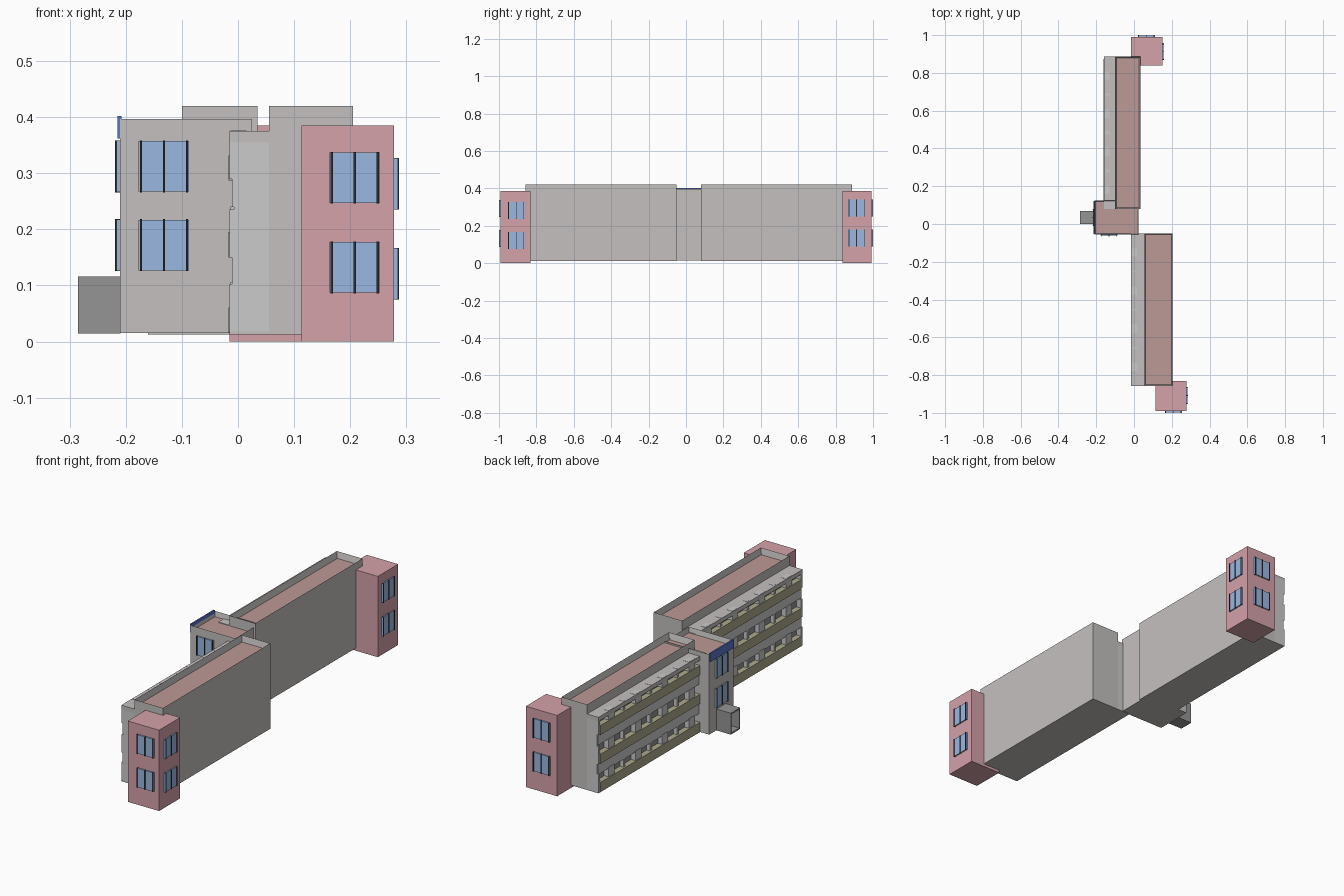
import bpy, bmesh
from mathutils import Vector

if "Cube" in bpy.data.objects:
    bpy.data.objects.remove(bpy.data.objects["Cube"])


def material(name, r, g, b):
    m = bpy.data.materials.new(name)
    m.diffuse_color = (r, g, b, 1)
    m.use_nodes = True
    m.node_tree.nodes["Principled BSDF"].inputs["Base Color"].default_value = m.diffuse_color
    return m


WALL = material("wall_grey", 0.55, 0.53, 0.52)
LIGHT = material("light_grey", 0.68, 0.68, 0.68)
DARK = material("dark_grey", 0.30, 0.30, 0.30)
ROOF = material("roof_brown", 0.50, 0.32, 0.31)
RED = material("tower_red", 0.66, 0.36, 0.40)
OLIVE = material("olive", 0.42, 0.40, 0.27)
BLUE = material("glass_blue", 0.32, 0.48, 0.75)
BAND = material("band_blue", 0.10, 0.18, 0.60)
BLACK = material("frame_black", 0.03, 0.03, 0.03)


def boxes(name, specs, mat, tray=None):
    """Boxes given as (x0, x1, y0, y1, z0, z1); tray = (rim, depth) sinks a roof."""
    bm = bmesh.new()
    for x0, x1, y0, y1, z0, z1 in specs:
        verts = bmesh.ops.create_cube(bm, size=1)["verts"]
        for v in verts:
            v.co = Vector((x1 if v.co.x > 0 else x0,
                           y1 if v.co.y > 0 else y0,
                           z1 if v.co.z > 0 else z0))
    if tray:
        bm.normal_update()
        top = max(bm.faces, key=lambda f: f.calc_center_median().z)
        bmesh.ops.inset_region(bm, faces=[top], thickness=tray[0])
        bmesh.ops.translate(bm, verts=top.verts, vec=(0, 0, -tray[1]))
        top.material_index = 1
    mesh = bpy.data.meshes.new(name)
    bm.to_mesh(mesh)
    bm.free()
    mesh.materials.append(mat)
    mesh.materials.append(ROOF)
    obj = bpy.data.objects.new(name, mesh)
    bpy.context.collection.objects.link(obj)
    return obj


def window(name, axis, face, sign, centre, z0, size=0.09):
    """Blue pane with three black upright bars on a wall facing x or y."""
    def part(a, b, depth, grow):
        d = sorted((face - sign * 0.002, face + sign * depth))
        z = (z0 - grow, z0 + size + grow)
        return (*d, a, b, *z) if axis == "x" else (a, b, *d, *z)
    h = size / 2
    boxes(name + "_pane", [part(centre - h, centre + h, 0.006, 0)], BLUE)
    boxes(name + "_bars", [part(centre + k * (h - 0.004) - 0.002,
                                centre + k * (h - 0.004) + 0.002, 0.009, 0.001)
                           for k in (-1, 0, 1)], BLACK)


def wing(name, west, main, east, y0, y1, rim):
    # tall main volume with sunken roof
    boxes(name + "_main_block", [(main, east, y0, y1, 0.013, 0.42)], WALL, (rim, 0.03))
    # lower gallery behind the west front
    boxes(name + "_gallery_wall", [(west + 0.025, main, y0 + 0.004, y1 - 0.004, 0.015, 0.37)], DARK)
    boxes(name + "_gallery_top", [(west, main, y0, y1, 0.355, 0.375),
                                  (west, main, y0, y1, 0.013, 0.018)], WALL)
    # end walls of the gallery, stepped at each storey
    ends = []
    for a, b in ((y0, y0 + 0.012), (y1 - 0.012, y1)):
        ends.append((west + 0.008, main, a, b, 0.015, 0.36))
        for z in (0.018, 0.15, 0.29):
            ends.append((west, main - 0.002, a + 0.001, b - 0.001, z, z + 0.085))
    boxes(name + "_end_walls", ends, LIGHT)
    # light bands between storeys
    boxes(name + "_storey_bands", [(west + 0.004, main, y0 + 0.002, y1 - 0.002, z, z + 0.05)
                                   for z in (0.1, 0.24)], LIGHT)
    # olive panels under each window row
    boxes(name + "_olive_panels", [(west - 0.002, west + 0.03, y0 + 0.013, y1 - 0.013, z, z + 0.045)
                                   for z in (0.016, 0.15, 0.287)], OLIVE)
    # piers dividing the window rows
    piers = []
    step = (y1 - y0) / 4
    for z in (0.06, 0.195, 0.33):
        for i in range(4):
            c = y0 + step * (i + 0.5)
            piers.append((west + 0.002, west + 0.03, c - 0.022, c + 0.022, z, z + 0.046))
            c += step / 2
            if i < 3:
                piers.append((west + 0.006, west + 0.03, c - 0.006, c + 0.006, z, z + 0.046))
    boxes(name + "_piers", piers, LIGHT)


wing("south_wing", -0.015, 0.055, 0.205, -0.857, -0.05, 0.009)
wing("north_wing", -0.16, -0.1, 0.035, 0.08, 0.887, 0.011)

# end stair towers
boxes("south_tower", [(0.113, 0.278, -0.991, -0.832, 0, 0.385)], RED)
boxes("north_tower", [(-0.015, 0.15, 0.838, 0.991, 0, 0.385)], RED)
for i, z in enumerate((0.087, 0.247)):
    window(f"south_tower_front_window_{i}", "y", -0.991, -1, 0.208, z)
    window(f"south_tower_side_window_{i}", "x", 0.278, 1, -0.908, z - 0.011)
    window(f"north_tower_back_window_{i}", "y", 0.991, 1, 0.065, z + 0.003)
    window(f"north_tower_side_window_{i}", "x", 0.15, 1, 0.912, z + 0.003)

# central entrance block
boxes("central_block", [(-0.21, 0.025, -0.056, 0.125, 0.015, 0.397)], WALL, (0.007, 0.025))
for i, z in enumerate((0.127, 0.267)):
    window(f"central_front_window_{i}", "y", -0.056, -1, -0.132, z)
    window(f"central_west_window_{i}", "x", -0.21, -1, 0.035, z)
boxes("blue_fascia", [(-0.215, -0.208, -0.054, 0.123, 0.362, 0.402)], BAND)

# open entrance porch
px, qx = -0.285, -0.209
boxes("entrance_porch", [(px, qx, 0.0, 0.006, 0.015, 0.115),
                         (px, qx, 0.064, 0.07, 0.015, 0.115),
                         (px, qx, 0.0, 0.07, 0.109, 0.116),
                         (px, qx, 0.0, 0.07, 0.014, 0.021)], DARK)
